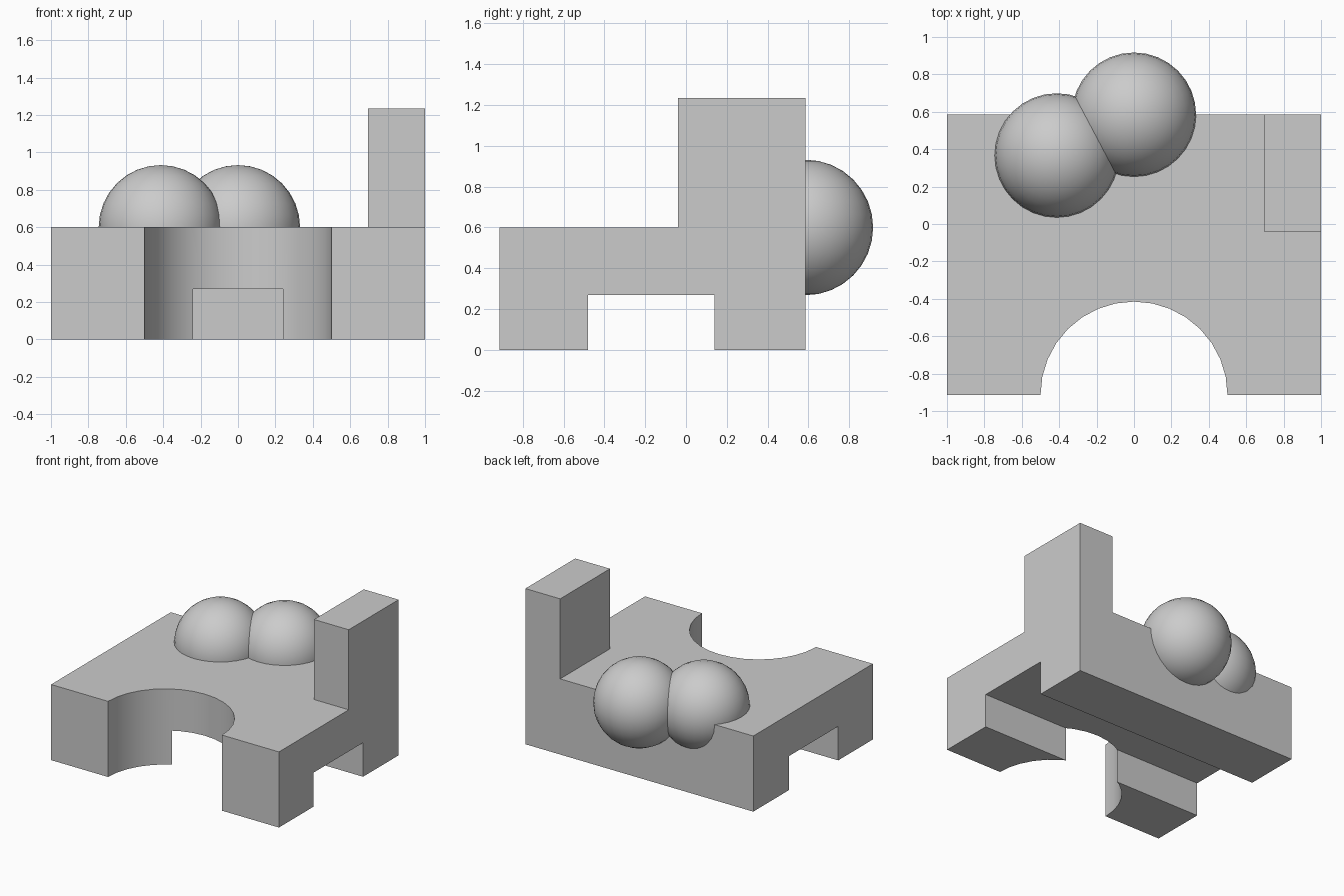
import bpy
import bmesh
from mathutils import Matrix, Vector

default = bpy.data.objects.get("Cube")
if default:
    bpy.data.objects.remove(default, do_unlink=True)

FRONT, BACK, DECK = -0.915, 0.585, 0.6

grey = bpy.data.materials.new("light_grey")
grey.use_nodes = True
colour = (0.6, 0.6, 0.6, 1)
grey.diffuse_color = colour
grey.node_tree.nodes["Principled BSDF"].inputs["Base Color"].default_value = colour


def make_object(name, bm):
    bmesh.ops.recalc_face_normals(bm, faces=bm.faces)
    mesh = bpy.data.meshes.new(name)
    bm.to_mesh(mesh)
    bm.free()
    mesh.materials.append(grey)
    obj = bpy.data.objects.new(name, mesh)
    bpy.context.collection.objects.link(obj)
    return obj


def select_only(obj):
    bpy.ops.object.select_all(action='DESELECT')
    obj.select_set(True)
    bpy.context.view_layer.objects.active = obj


def extrude_side_profile(name, points, x0, x1):
    bm = bmesh.new()
    face = bm.faces.new([bm.verts.new((x0, y, z)) for y, z in points])
    moved = bmesh.ops.extrude_face_region(bm, geom=[face])["geom"]
    verts = [v for v in moved if isinstance(v, bmesh.types.BMVert)]
    bmesh.ops.translate(bm, verts=verts, vec=Vector((x1 - x0, 0, 0)))
    return make_object(name, bm)


def combine(target, helper, operation):
    helper.hide_render = True
    mod = target.modifiers.new(operation.lower(), 'BOOLEAN')
    mod.operation, mod.object, mod.solver = operation, helper, 'EXACT'
    select_only(target)
    bpy.ops.object.modifier_apply(modifier=mod.name)
    bpy.data.objects.remove(helper, do_unlink=True)


# Base slab with a square channel running across its underside
base = extrude_side_profile("base_block", [
    (FRONT, 0), (-0.48, 0), (-0.48, 0.27), (0.14, 0.27),
    (0.14, 0), (BACK, 0), (BACK, DECK), (FRONT, DECK)], -1, 1)

# Upright block on the back left corner
tower = extrude_side_profile("corner_tower", [
    (-0.04, 0.4), (BACK, 0.4), (BACK, 1.235), (-0.04, 1.235)], 0.695, 1)
combine(base, tower, 'UNION')

# Half-round notch in the front edge
bm = bmesh.new()
bmesh.ops.create_cone(bm, cap_ends=True, segments=32, radius1=0.5, radius2=0.5,
                      depth=2, matrix=Matrix.Translation((0, FRONT, 0.3)))
combine(base, make_object("notch_cutter", bm), 'DIFFERENCE')
select_only(base)
bpy.ops.object.shade_smooth_by_angle()

# Two overlapping spheres sunk into the deck and the back wall
for name, x, y in (("deck_sphere", -0.413, 0.367), ("edge_sphere", 0, BACK)):
    bm = bmesh.new()
    bmesh.ops.create_uvsphere(bm, u_segments=32, v_segments=16, radius=0.332,
                              matrix=Matrix.Translation((x, y, DECK)))
    sphere = make_object(name, bm)
    select_only(sphere)
    bpy.ops.object.shade_smooth_by_angle()
